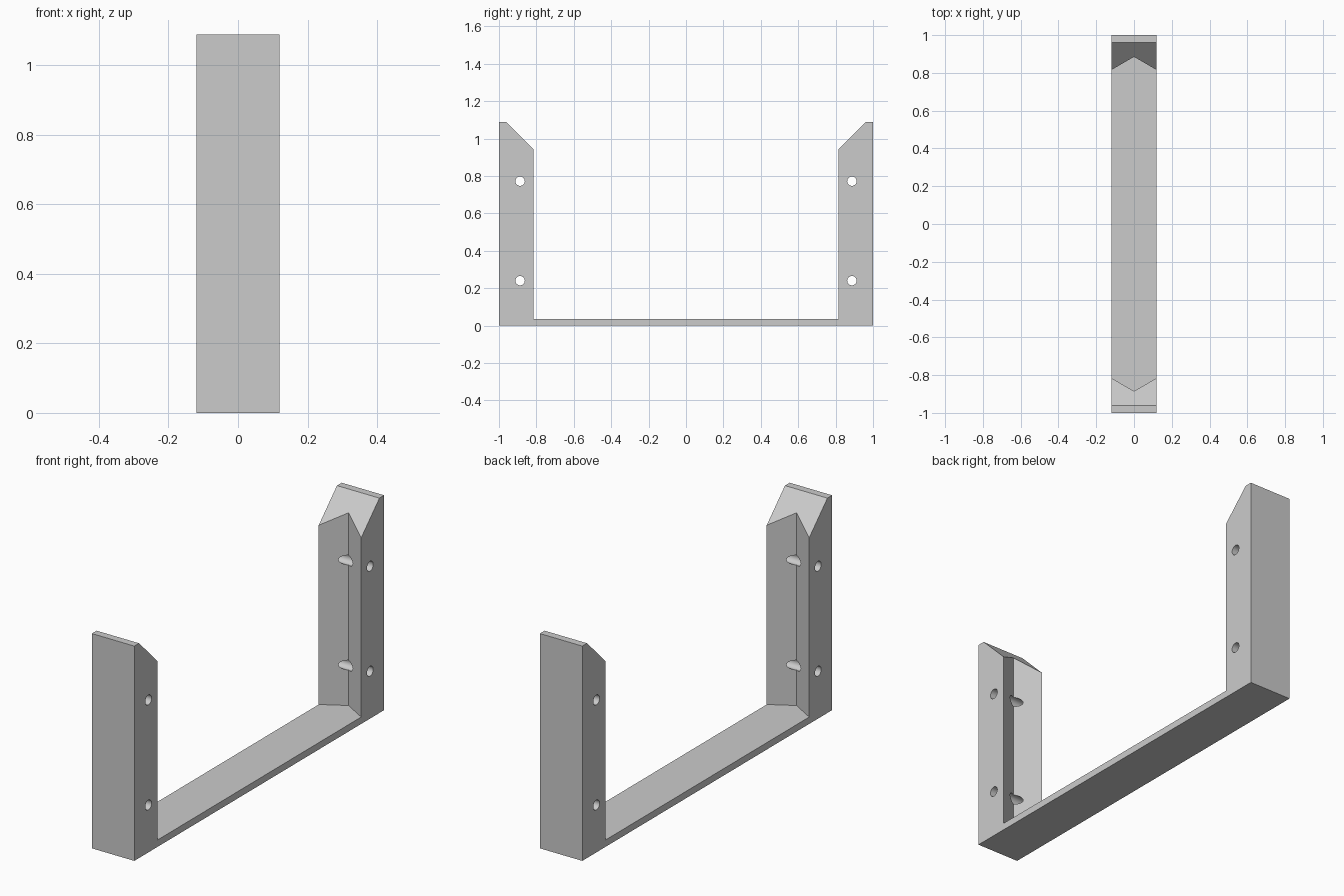
import bpy, bmesh, math
from mathutils import Vector, Matrix

default = bpy.data.objects.get("Cube")
if default:
    bpy.data.objects.remove(default, do_unlink=True)

HALF_W, HEIGHT, BASE = 0.119, 1.088, 0.035
INNER, VALLEY = 0.816, 0.885          # post inner face and groove bottom
TOP_IN, SHOULDER = 0.962, 0.943       # chamfered post top

grey = bpy.data.materials.new("light grey")
grey.use_nodes = True
colour = (0.6, 0.6, 0.6, 1)
grey.diffuse_color = colour
grey.node_tree.nodes["Principled BSDF"].inputs["Base Color"].default_value = colour


def prism(name, points, offset):
    """Extrude a flat outline along the given offset."""
    bm = bmesh.new()
    face = bm.faces.new([bm.verts.new(p) for p in points])
    new = bmesh.ops.extrude_face_region(bm, geom=[face])["geom"]
    bmesh.ops.translate(bm, vec=Vector(offset),
                        verts=[v for v in new if isinstance(v, bmesh.types.BMVert)])
    bmesh.ops.recalc_face_normals(bm, faces=bm.faces)
    return add_object(name, bm)


def add_object(name, bm):
    mesh = bpy.data.meshes.new(name)
    bm.to_mesh(mesh)
    bm.free()
    obj = bpy.data.objects.new(name, mesh)
    bpy.context.collection.objects.link(obj)
    mesh.materials.append(grey)
    return obj


def cut(target, cutter):
    """Subtract the cutter, then discard it."""
    cutter.hide_render = True
    mod = target.modifiers.new("cut", "BOOLEAN")
    mod.operation, mod.solver, mod.object = "DIFFERENCE", "EXACT", cutter
    bpy.context.view_layer.objects.active = target
    bpy.ops.object.modifier_apply(modifier=mod.name)
    bpy.data.objects.remove(cutter, do_unlink=True)


# U-shaped bracket: two chamfered posts joined by a thin base
half = [(1, 0), (1, HEIGHT), (TOP_IN, HEIGHT), (INNER, SHOULDER), (INNER, BASE)]
outline = half + [(-y, z) for y, z in reversed(half)]
bracket = prism("bracket", [(-HALF_W, y, z) for y, z in outline], (2 * HALF_W, 0, 0))

for side in (1, -1):
    # V groove down the inner face of each post
    mouth = 2 * INNER - VALLEY
    groove = [(-2 * HALF_W, side * mouth, BASE), (2 * HALF_W, side * mouth, BASE),
              (0, side * VALLEY, BASE)]
    cut(bracket, prism("groove_cutter", groove, (0, 0, HEIGHT)))
    # Two cross holes per post
    for z in (0.24, 0.772):
        bm = bmesh.new()
        bmesh.ops.create_cone(
            bm, cap_ends=True, segments=32, radius1=0.025, radius2=0.025, depth=0.5,
            matrix=Matrix.Translation((0, side * 0.887, z)) @ Matrix.Rotation(math.pi / 2, 4, "Y"))
        cut(bracket, add_object("hole_cutter", bm))

# Smooth hole walls, keep every other edge sharp
bpy.ops.object.select_all(action="DESELECT")
bracket.select_set(True)
bpy.context.view_layer.objects.active = bracket
bpy.ops.object.shade_smooth_by_angle(angle=math.radians(25))
